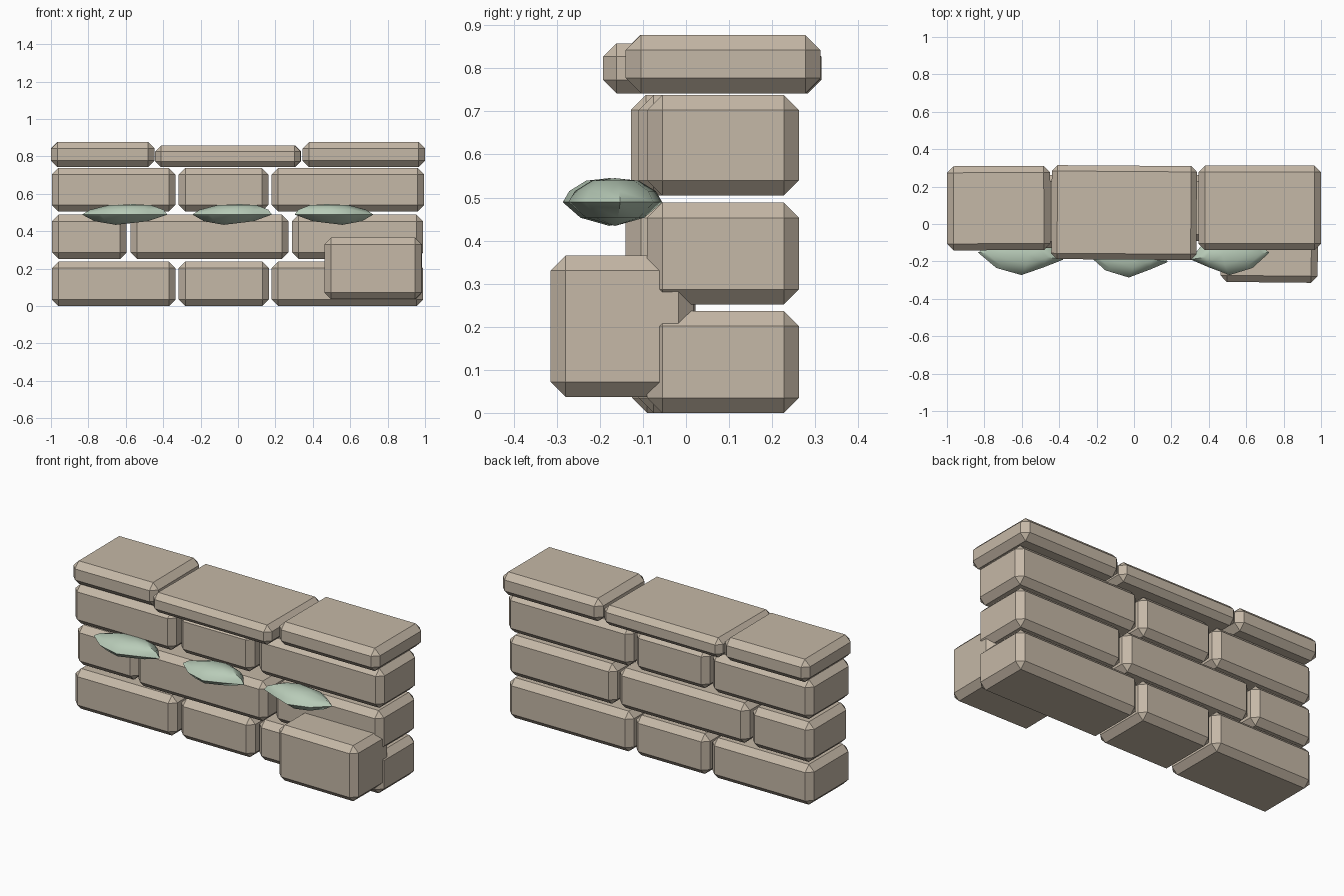
import bpy, bmesh, math
from mathutils import Matrix, Vector

if "Cube" in bpy.data.objects:
    bpy.data.objects.remove(bpy.data.objects["Cube"])


def make_material(name, rgb):
    m = bpy.data.materials.new(name)
    m.diffuse_color = (*rgb, 1)
    m.use_nodes = True
    m.node_tree.nodes["Principled BSDF"].inputs["Base Color"].default_value = m.diffuse_color
    return m


STONE = make_material("warm_stone", (0.56, 0.48, 0.385))
MOSS = make_material("pale_moss", (0.48, 0.60, 0.48))


def finish(bm, name, mat):
    bmesh.ops.recalc_face_normals(bm, faces=bm.faces)
    mesh = bpy.data.meshes.new(name)
    bm.to_mesh(mesh)
    bm.free()
    mesh.materials.append(mat)
    obj = bpy.data.objects.new(name, mesh)
    bpy.context.collection.objects.link(obj)
    return obj


def stone(name, x, y, z, chamfer=0.035, turn=0.0):
    """Chamfered block spanning the given (min, max) ranges."""
    size = [b - a for a, b in (x, y, z)]
    centre = Vector([(a + b) / 2 for a, b in (x, y, z)])
    bm = bmesh.new()
    bmesh.ops.create_cube(bm, size=1)
    bmesh.ops.scale(bm, vec=size, verts=bm.verts)
    bmesh.ops.bevel(bm, geom=bm.edges[:], offset=chamfer, segments=1,
                    profile=0.5, affect='EDGES')
    bmesh.ops.rotate(bm, matrix=Matrix.Rotation(math.radians(turn), 3, 'Z'), verts=bm.verts)
    bmesh.ops.translate(bm, vec=centre, verts=bm.verts)
    return finish(bm, name, STONE)


# Wall courses: height range, then (left, right, front) of each brick
BACK = 0.262
courses = [
    ((0.00, 0.237), [(-0.995, -0.333, -0.125), (-0.317, 0.165, -0.11), (0.18, 0.99, -0.09)]),
    ((0.252, 0.488), [(-0.995, -0.595, -0.105), (-0.575, 0.27, -0.14), (0.288, 0.99, -0.09)]),
    ((0.505, 0.738), [(-0.995, -0.335, -0.128), (-0.317, 0.162, -0.11), (0.18, 0.995, -0.09)]),
]
for row, (z, bricks) in enumerate(courses, 1):
    for col, (left, right, front) in enumerate(bricks, 1):
        stone(f"course_{row}_brick_{col}", (left, right), (front, BACK), z)

# Coping slabs along the top
stone("coping_left", (-1.0, -0.447), (-0.14, 0.31), (0.742, 0.877), turn=0.3)
stone("coping_middle", (-0.441, 0.335), (-0.19, 0.312), (0.742, 0.858), 0.031, -0.4)
stone("coping_right", (0.345, 1.0), (-0.14, 0.312), (0.742, 0.877))

# Fallen block leaning into the lower right corner
stone("loose_block", (0.463, 0.983), (-0.312, 0.02), (0.037, 0.365), turn=-0.6)


# Moss clumps: a pointed rim, with smaller rings above and below
RIM = [(-0.225, 0.012), (-0.13, -0.07), (0.0, -0.108), (0.12, -0.065), (0.218, -0.025),
       (0.15, 0.06), (0.02, 0.11), (-0.12, 0.09)]
RINGS = [(0.62, -0.036, -0.02), (1.0, 0.0, 0.0), (0.86, 0.026, 0.01), (0.5, 0.05, 0.025)]


def moss(name, centre, flip=1, width=1.0):
    bm = bmesh.new()
    rings = [[bm.verts.new((flip * width * (x * s + dx), y * s, z)) for x, y in RIM]
             for s, z, dx in RINGS]
    n = len(RIM)
    for a, b in zip(rings, rings[1:]):
        for i in range(n):
            j = (i + 1) % n
            bm.faces.new((a[i], a[j], b[j], b[i]))
    for ring, (x, z) in ((rings[0], (-0.05, -0.055)), (rings[-1], (0.04, 0.056))):
        tip = bm.verts.new((flip * width * x, 0, z))
        for i in range(n):
            bm.faces.new((ring[i], ring[(i + 1) % n], tip))
    bmesh.ops.translate(bm, vec=centre, verts=bm.verts)
    obj = finish(bm, name, MOSS)
    bpy.context.view_layer.objects.active = obj
    obj.select_set(True)
    bpy.ops.object.shade_smooth_by_angle(angle=math.radians(50))
    obj.select_set(False)


moss("moss_left", (-0.602, -0.165, 0.489), 1, 1.03)
moss("moss_middle", (-0.028, -0.178, 0.489), 1, 0.96)
moss("moss_right", (0.51, -0.165, 0.489), -1, 0.95)
